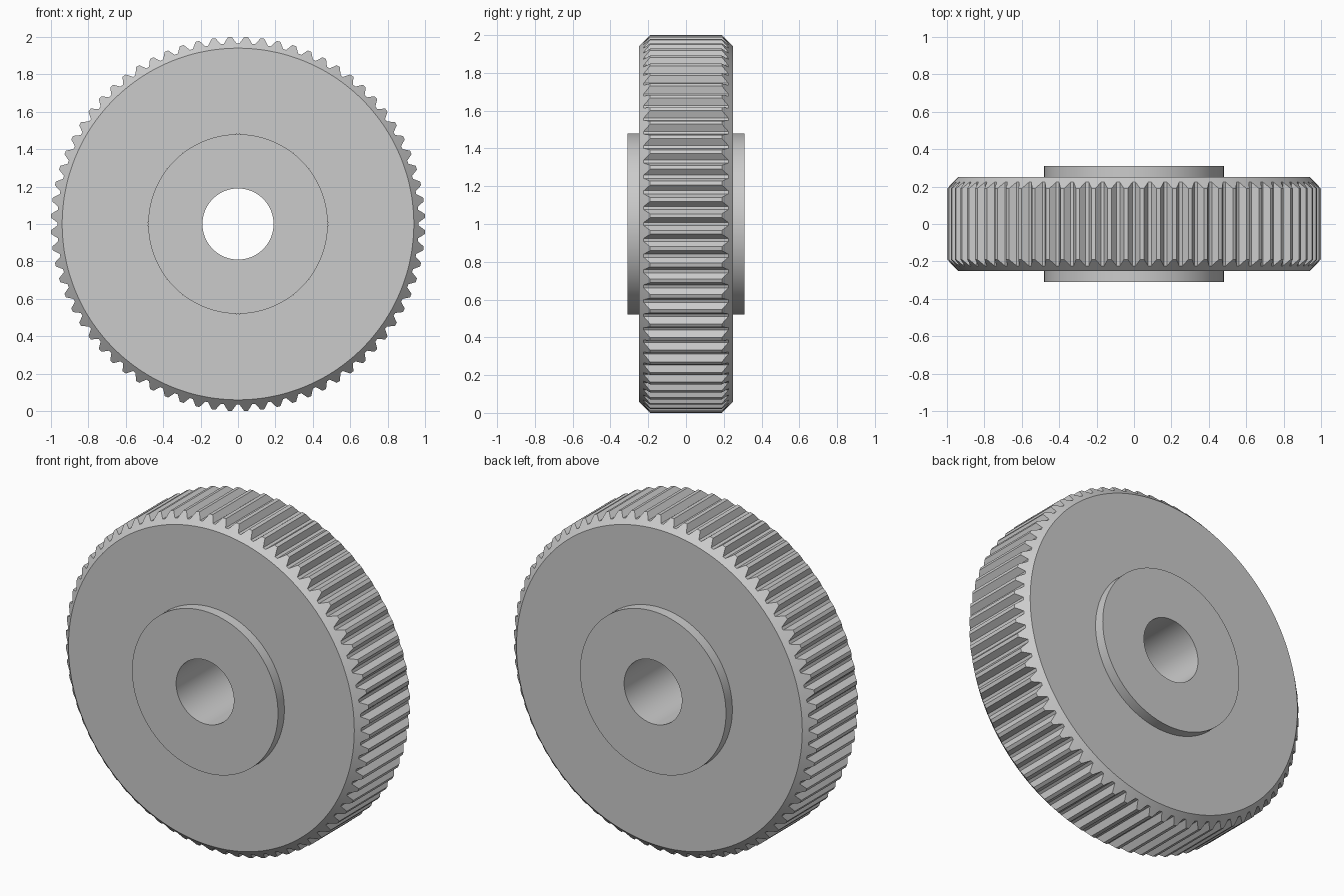
import bpy, bmesh
from math import sin, cos, pi, radians

cube = bpy.data.objects.get("Cube")
if cube:
    bpy.data.objects.remove(cube, do_unlink=True)

TEETH = 72
TIP, ROOT = 1.0, 0.966
FACE_Y, FACE_R = 0.25, 0.94       # side face of the wheel
HUB_Y, HUB_R, BORE_R = 0.31, 0.48, 0.19

steel = bpy.data.materials.new("steel_grey")
steel.use_nodes = True
grey = (0.6, 0.6, 0.6, 1)
steel.diffuse_color = grey
steel.node_tree.nodes["Principled BSDF"].inputs["Base Color"].default_value = grey


def sweep(name, sections, closed):
    """Join (angle, [(radius, y), ...]) sections around the y axis."""
    bm = bmesh.new()
    rings = [[bm.verts.new((r * sin(a), y, 1 + r * cos(a))) for r, y in pts]
             for a, pts in sections]
    for i, ring in enumerate(rings):
        nxt = rings[(i + 1) % len(rings)]
        n = len(ring)
        for j in range(n if closed else n - 1):
            k = (j + 1) % n
            bm.faces.new((ring[j], ring[k], nxt[k], nxt[j]))
    bmesh.ops.recalc_face_normals(bm, faces=bm.faces)
    mesh = bpy.data.meshes.new(name)
    bm.to_mesh(mesh)
    bm.free()
    mesh.materials.append(steel)
    obj = bpy.data.objects.new(name, mesh)
    bpy.context.collection.objects.link(obj)
    bpy.ops.object.select_all(action='DESELECT')
    obj.select_set(True)
    bpy.context.view_layer.objects.active = obj
    bpy.ops.object.shade_smooth_by_angle(angle=radians(20))
    return obj


# Toothed wheel: the 45 degree chamfer cuts the tips lower than the roots
def wheel_section(r):
    half = [(HUB_R, FACE_Y), (FACE_R, FACE_Y), (r, FACE_Y + FACE_R - r)]
    return half + [(x, -y) for x, y in reversed(half)]


pitch = 2 * pi / TEETH
tooth = [(-0.40, ROOT), (-0.12, TIP), (0.12, TIP), (0.40, ROOT)]
sections = [((i + 0.5 + f) * pitch, wheel_section(r))
            for i in range(TEETH) for f, r in tooth]
sweep("toothed_wheel", sections, True)

# Hub: tube with a through bore
tube = [(BORE_R, -HUB_Y), (HUB_R, -HUB_Y), (HUB_R, HUB_Y), (BORE_R, HUB_Y)]
sweep("hub", [(i * 2 * pi / 128, tube) for i in range(128)], True)
